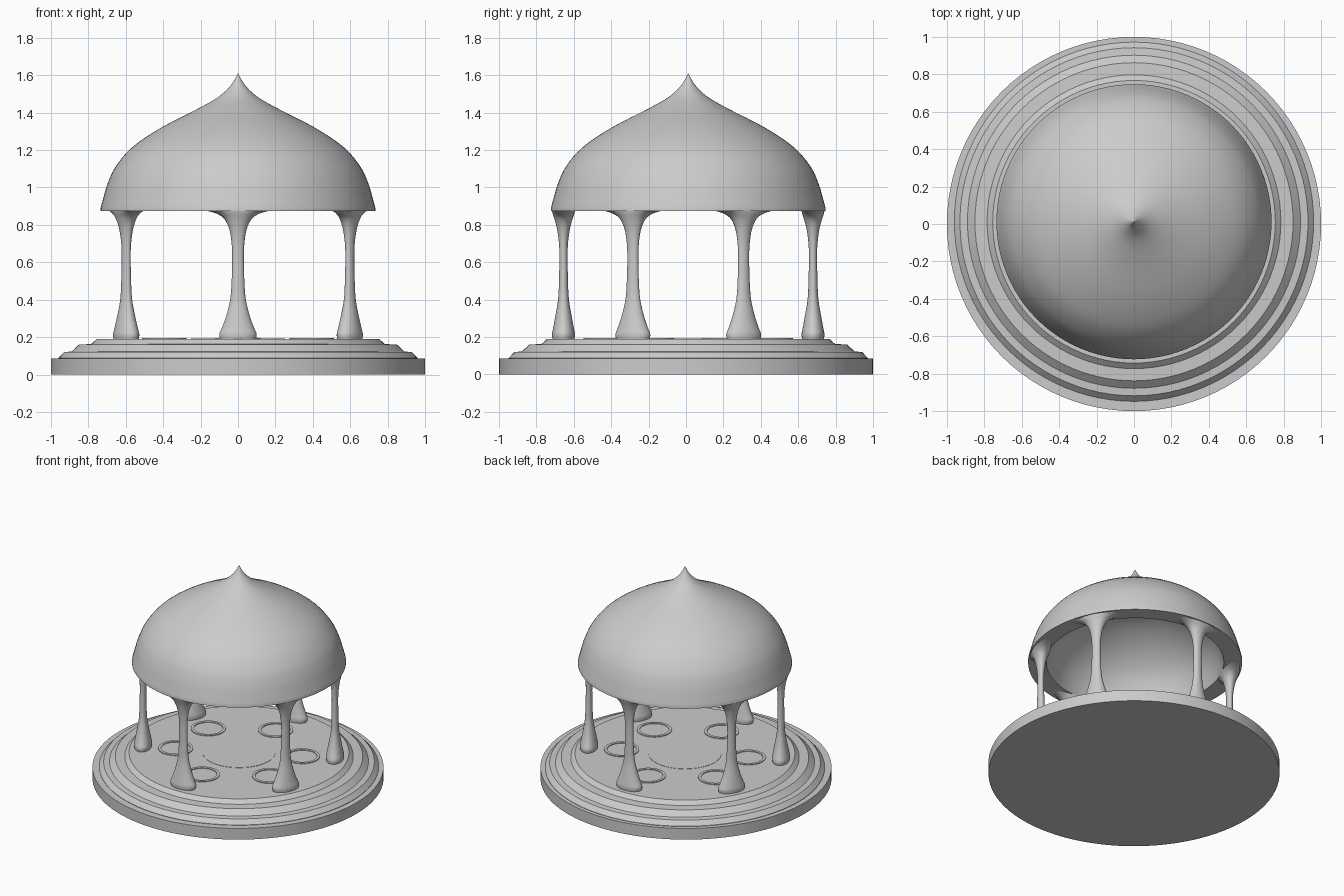
import bpy, bmesh, math
from mathutils import Vector

if "Cube" in bpy.data.objects:
    bpy.data.objects.remove(bpy.data.objects["Cube"])

CY = 0.012  # upper parts sit very slightly behind the plinth centre


def finish(name, bm, angle=30):
    bmesh.ops.remove_doubles(bm, verts=bm.verts, dist=1e-5)
    bmesh.ops.recalc_face_normals(bm, faces=bm.faces)
    me = bpy.data.meshes.new(name)
    bm.to_mesh(me)
    bm.free()
    ob = bpy.data.objects.new(name, me)
    bpy.context.collection.objects.link(ob)
    bpy.ops.object.select_all(action='DESELECT')
    ob.select_set(True)
    bpy.context.view_layer.objects.active = ob
    bpy.ops.object.shade_smooth_by_angle(angle=math.radians(angle))
    return ob


def smooth(points, n=4):
    """Catmull-Rom refinement of a profile."""
    p = [Vector(q) for q in points]
    p = [2 * p[0] - p[1]] + p + [2 * p[-1] - p[-2]]
    out = []
    for i in range(1, len(p) - 2):
        a, b, c, d = p[i - 1:i + 3]
        for k in range(n):
            t = k / n
            out.append(0.5 * (2 * b + (c - a) * t + (2 * a - 5 * b + 4 * c - d) * t * t
                              + (3 * b - a - 3 * c + d) * t ** 3))
    return out + [p[-2]]


def loft(name, rings, seg=96, loc=(0, 0, 0), rot=0, angle=30, closed=False):
    """Skin elliptical rings (half x, half y, z), then place and turn them."""
    bm = bmesh.new()
    c, s = math.cos(rot), math.sin(rot)
    loops = []
    for rx, ry, z in rings:
        loop = []
        for i in range(seg):
            a = 2 * math.pi * i / seg
            x, y = rx * math.cos(a), ry * math.sin(a)
            loop.append(bm.verts.new((loc[0] + x * c - y * s, loc[1] + x * s + y * c, loc[2] + z)))
        loops.append(loop)
    pairs = list(zip(loops, loops[1:]))
    if closed:
        pairs.append((loops[-1], loops[0]))
    for lo, hi in pairs:
        for i in range(seg):
            j = (i + 1) % seg
            bm.faces.new((lo[i], lo[j], hi[j], hi[i]))
    if not closed:
        bm.faces.new(loops[0])
        bm.faces.new(loops[-1])
    return finish(name, bm, angle)


def lathe(name, profile, **kw):
    return loft(name, [(r, r, z) for r, z in profile], **kw)


# Stepped round plinth
lathe("plinth", [(1, 0), (1, .085)])
lathe("plinth_steps", [(.96, .08), (.96, .088), (.93, .12), (.89, .123), (.85, .16),
                       (.785, .163), (.755, .19)], loc=(0, CY, 0), angle=20)

# Floor details: central disc
lathe("floor_disc", [(.25, .186), (.25, .192)], loc=(0, CY, 0))

# Column stations around the circle
R = 0.667
side = math.atan2(0.2975, 0.6)
angles = [math.pi / 2, -math.pi / 2, side, -side, math.pi - side, math.pi + side]

# Column profile: (radial half width, tangential half width, z)
column = smooth([(.058, .095, .185), (.061, .1, .215), (.055, .086, .25), (.044, .064, .31),
                 (.029, .042, .4), (.024, .034, .5), (.022, .031, .62), (.024, .034, .7),
                 (.034, .046, .775), (.048, .072, .83), (.058, .115, .86), (.062, .18, .878)])

for i, a in enumerate(angles):
    loc = (R * math.cos(a), CY + R * math.sin(a), 0)
    loft(f"column_{i + 1}", column, seg=32, loc=loc, rot=a, angle=50)
    # Raised floor ring inside each column
    lathe(f"floor_ring_{i + 1}", [(.12, .186), (.12, .196), (.1, .196), (.1, .186)], seg=48,
          loc=(.44 * math.cos(a), CY + .44 * math.sin(a), 0), closed=True)

# Onion-shaped dome with a hollow inside
outer = smooth([(.735, .887), (.718, .95), (.697, 1.02), (.655, 1.11), (.565, 1.215),
                (.41, 1.32), (.21, 1.423), (.1, 1.487), (.035, 1.55), (.001, 1.61)])
inner = smooth([(.001, 1.33), (.2, 1.30), (.37, 1.22), (.5, 1.11), (.57, 1.0), (.61, .875)])
# single closed skin: up the inside, across the rim, up the outside
lathe("dome", [tuple(p) for p in inner] + [(.735, .873)] + [tuple(p) for p in outer],
      loc=(0, CY, 0), angle=40)
